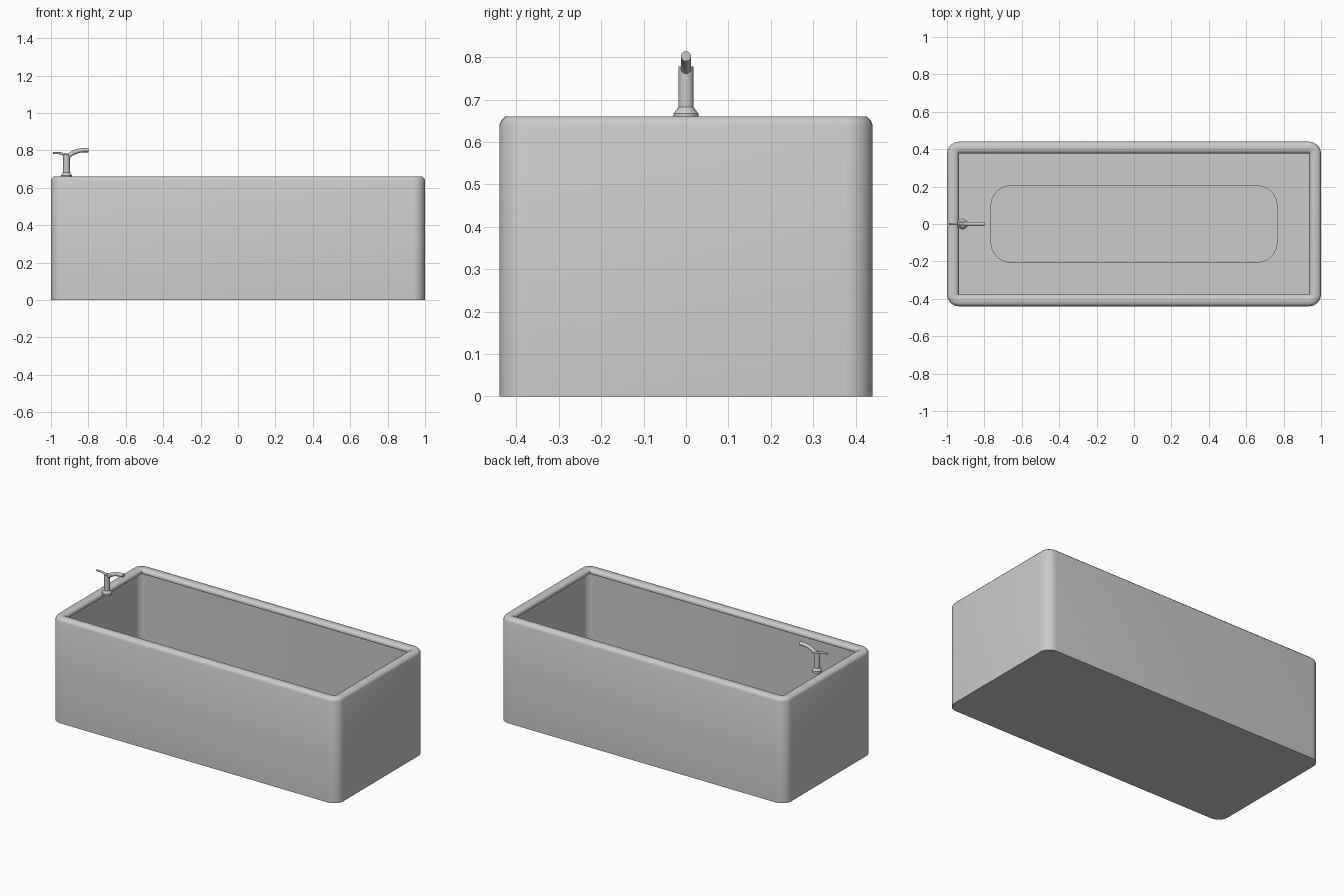
import bpy
import bmesh
import math
from mathutils import Vector

if "Cube" in bpy.data.objects:
    bpy.data.objects.remove(bpy.data.objects["Cube"], do_unlink=True)


def make_material(name, rgb):
    mat = bpy.data.materials.new(name)
    mat.use_nodes = True
    mat.diffuse_color = (*rgb, 1)
    mat.node_tree.nodes["Principled BSDF"].inputs["Base Color"].default_value = (*rgb, 1)
    return mat


GREY = make_material("light_grey", (0.6, 0.595, 0.58))


def finish(name, bm, angle=50):
    bmesh.ops.recalc_face_normals(bm, faces=bm.faces)
    mesh = bpy.data.meshes.new(name)
    bm.to_mesh(mesh)
    bm.free()
    obj = bpy.data.objects.new(name, mesh)
    bpy.context.collection.objects.link(obj)
    mesh.materials.append(GREY)
    bpy.ops.object.select_all(action="DESELECT")
    obj.select_set(True)
    bpy.context.view_layer.objects.active = obj
    bpy.ops.object.shade_smooth_by_angle(angle=math.radians(angle))
    return obj


def rounded_loop(bm, hx, hy, radius, z, steps=8):
    verts = []
    for k, (sx, sy) in enumerate([(1, 1), (-1, 1), (-1, -1), (1, -1)]):
        for i in range(steps + 1):
            a = (k + i / steps) * math.pi / 2
            verts.append(bm.verts.new((sx * (hx - radius) + radius * math.cos(a),
                                       sy * (hy - radius) + radius * math.sin(a), z)))
    return verts


def bridge(bm, loops):
    for a, b in zip(loops, loops[1:]):
        n = len(a)
        for i in range(n):
            j = (i + 1) % n
            bm.faces.new((a[i], a[j], b[j], b[i]))


# Tub: outer wall, rounded rim, overhanging lip, cavity and sunken floor
bm = bmesh.new()
HX, HY, R = 1.0, 0.44, 0.065
section = [(0, 0), (0, 0.64), (0.004, 0.65), (0.014, 0.66), (0.048, 0.66),
           (0.059, 0.652), (0.064, 0.64), (0.06, 0.632), (0.02, 0.625), (0.02, 0.05)]
loops = [rounded_loop(bm, HX - d, HY - d, R - d, z) for d, z in section]
loops += [rounded_loop(bm, 0.765, 0.205, 0.11, z) for z in (0.05, 0.03)]
bridge(bm, loops)
bm.faces.new(loops[0])
bm.faces.new(loops[-1])
finish("bathtub", bm)


# Tubes swept in the xz plane, used for the faucet parts
def sweep(name, path, radii, sides=16, angle=50):
    bm = bmesh.new()
    pts = [Vector((x, 0, z)) for x, z in path]
    rings = []
    for i, p in enumerate(pts):
        t = (pts[min(i + 1, len(pts) - 1)] - pts[max(i - 1, 0)]).normalized()
        side = Vector((0, 1, 0))
        up = t.cross(side)
        rings.append([bm.verts.new(p + radii[i] * (math.cos(a) * side + math.sin(a) * up))
                      for a in (2 * math.pi * k / sides for k in range(sides))])
    bridge(bm, rings)
    bm.faces.new(rings[0])
    bm.faces.new(rings[-1])
    return finish(name, bm, angle)


FX = -0.917
sweep("faucet_stem", [(FX, z) for z in (0.655, 0.667, 0.682, 0.778)],
      [0.029, 0.029, 0.018, 0.018], angle=35)
sweep("faucet_spout", [(FX, 0.762), (-0.905, 0.772), (-0.885, 0.785), (-0.86, 0.796),
                       (-0.83, 0.802), (-0.8, 0.802)], [0.012] * 6)
sweep("faucet_lever", [(-0.99, 0.786), (-0.95, 0.785), (FX, 0.774)],
      [0.005, 0.006, 0.008])
